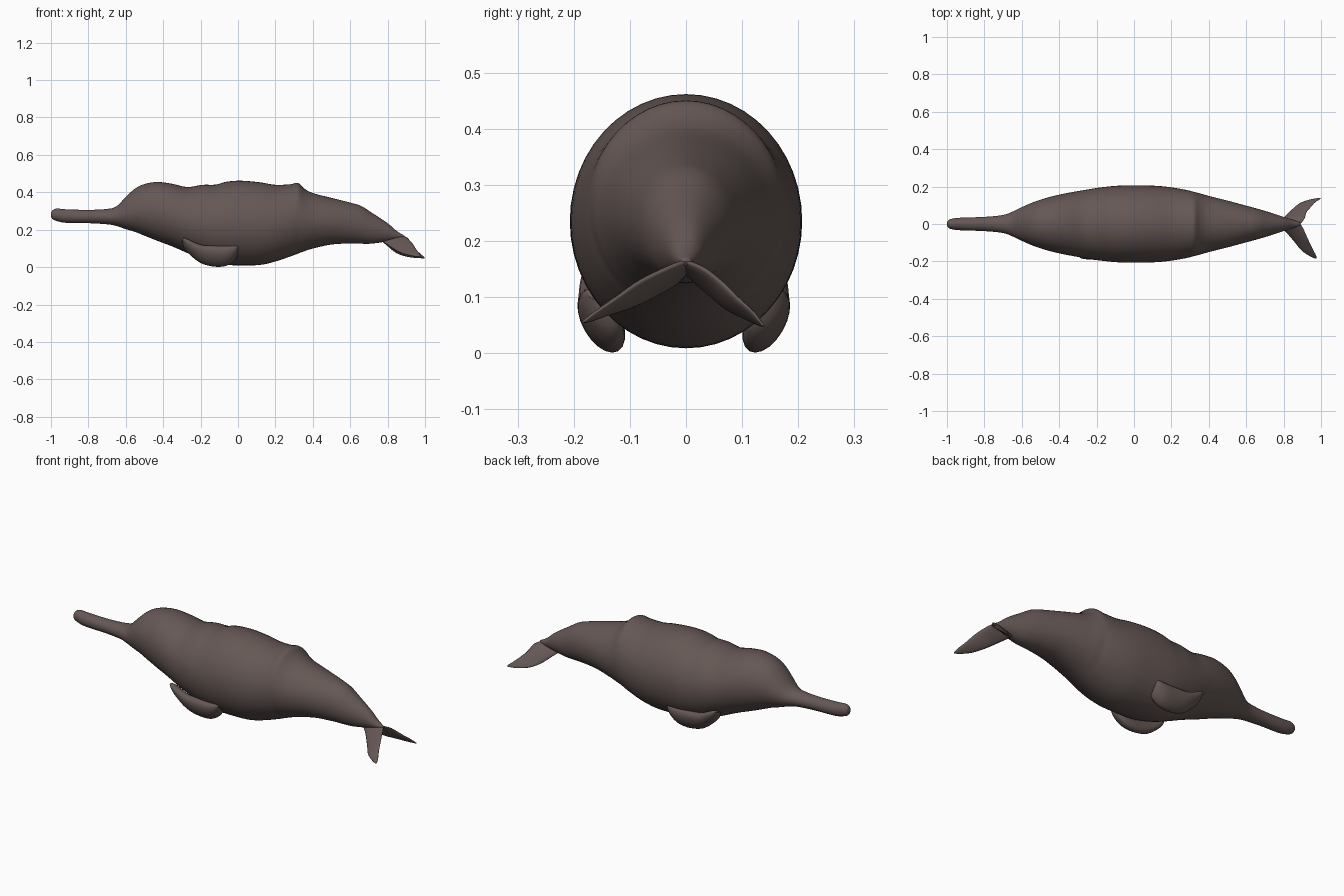
import bpy, bmesh, math
from mathutils import Vector

skin = bpy.data.materials.new("brown grey skin")
skin.diffuse_color = (0.13, 0.097, 0.09, 1)


def spline(rows, steps):
    """Catmull-Rom interpolation through rows of numbers."""
    out = []
    for i in range(len(rows) - 1):
        p0, p1 = rows[max(i - 1, 0)], rows[i]
        p2, p3 = rows[i + 1], rows[min(i + 2, len(rows) - 1)]
        for s in range(steps):
            t = s / steps
            out.append([0.5 * (2 * b + (c - a) * t + (2 * a - 5 * b + 4 * c - d) * t * t
                               + (3 * b - a - 3 * c + d) * t ** 3)
                        for a, b, c, d in zip(p0, p1, p2, p3)])
    return out + [list(rows[-1])]


def loft(name, rings, sides):
    """Skin elliptical rings given as (centre, half axis, half axis)."""
    bm = bmesh.new()
    loops = []
    for c, u, v in rings:
        loops.append([bm.verts.new(c + u * math.cos(a) + v * math.sin(a))
                      for a in (2 * math.pi * k / sides for k in range(sides))])
    for p, q in zip(loops, loops[1:]):
        for k in range(sides):
            n = (k + 1) % sides
            bm.faces.new((p[k], p[n], q[n], q[k]))
    bm.faces.new(loops[0])
    bm.faces.new(loops[-1])
    bmesh.ops.recalc_face_normals(bm, faces=bm.faces[:])
    for f in bm.faces:
        f.smooth = True
    me = bpy.data.meshes.new(name)
    bm.to_mesh(me)
    bm.free()
    me.materials.append(skin)
    ob = bpy.data.objects.new(name, me)
    bpy.context.collection.objects.link(ob)
    return ob


# Body with long beak, domed forehead and low back ridge: x, top z, bottom z, half width
body = [
    (-1.0, .285, .275, .004), (-.993, .302, .258, .02), (-.97, .313, .247, .029),
    (-.92, .309, .237, .034), (-.8, .306, .235, .038), (-.7, .311, .229, .048),
    (-.65, .325, .22, .066), (-.6, .375, .203, .09), (-.55, .42, .188, .112),
    (-.5, .444, .168, .13), (-.43, .455, .14, .15), (-.35, .445, .11, .167),
    (-.27, .428, .075, .181), (-.19, .44, .042, .194), (-.12, .441, .022, .202),
    (-.06, .457, .012, .206), (.02, .462, .009, .207), (.12, .453, .012, .204),
    (.2, .44, .03, .196), (.28, .443, .057, .182), (.32, .45, .072, .172),
    (.355, .42, .085, .163), (.4, .396, .099, .15), (.5, .37, .121, .125),
    (.6, .345, .126, .098), (.66, .326, .125, .082), (.72, .288, .126, .064),
    (.8, .235, .138, .038), (.85, .192, .148, .022), (.89, .168, .158, .007),
]
loft("body", [(Vector((x, 0, (t + b) / 2)), Vector((0, w, 0)), Vector((0, 0, (t - b) / 2)))
              for x, t, b, w in spline(body, 4)], 48)

# Paddle flippers: x, top z, bottom z, half thickness
paddle = [
    (-.299, .148, .138, .004), (-.292, .155, .11, .018), (-.27, .15, .078, .03),
    (-.2, .12, .022, .036), (-.12, .114, .002, .037), (-.06, .113, .008, .037),
    (-.02, .115, .033, .03), (-.003, .112, .06, .018), (.002, .1, .085, .004),
]
for name, side, y in (("left_flipper", -1, .151), ("right_flipper", 1, .143)):
    loft(name, [(Vector((x, side * y, (t + b) / 2)), Vector((0, side * .02, (t - b) / 2)),
                 Vector((0, side * w, 0)))
                for x, t, b, w in spline(paddle, 4)], 20)

# Tail flukes: leading edge xyz, trailing edge xyz, half thickness
flukes = {
    "left_fluke": [
        (.76, .0, .145, .89, .0, .164, .01), (.80, -.03, .118, .905, -.025, .156, .011),
        (.853, -.09, .085, .93, -.08, .13, .01), (.896, -.142, .068, .951, -.125, .098, .008),
        (.945, -.174, .057, .972, -.165, .07, .005), (.973, -.186, .055, .976, -.18, .058, .002)],
    "right_fluke": [
        (.76, .0, .145, .89, .0, .164, .01), (.80, .035, .112, .912, .03, .152, .011),
        (.84, .073, .079, .922, .062, .128, .01), (.885, .11, .06, .945, .09, .1, .008),
        (.94, .13, .05, .97, .117, .076, .005), (.995, .14, .047, .998, .135, .053, .002)],
}
for name, rows in flukes.items():
    rings = []
    span = Vector(rows[-1][:3]) - Vector(rows[0][:3])
    for r in spline(rows, 5):
        lead, trail = Vector(r[:3]), Vector(r[3:6])
        chord = (trail - lead) / 2
        rings.append(((lead + trail) / 2, chord, chord.cross(span).normalized() * r[6]))
    loft(name, rings, 16)
